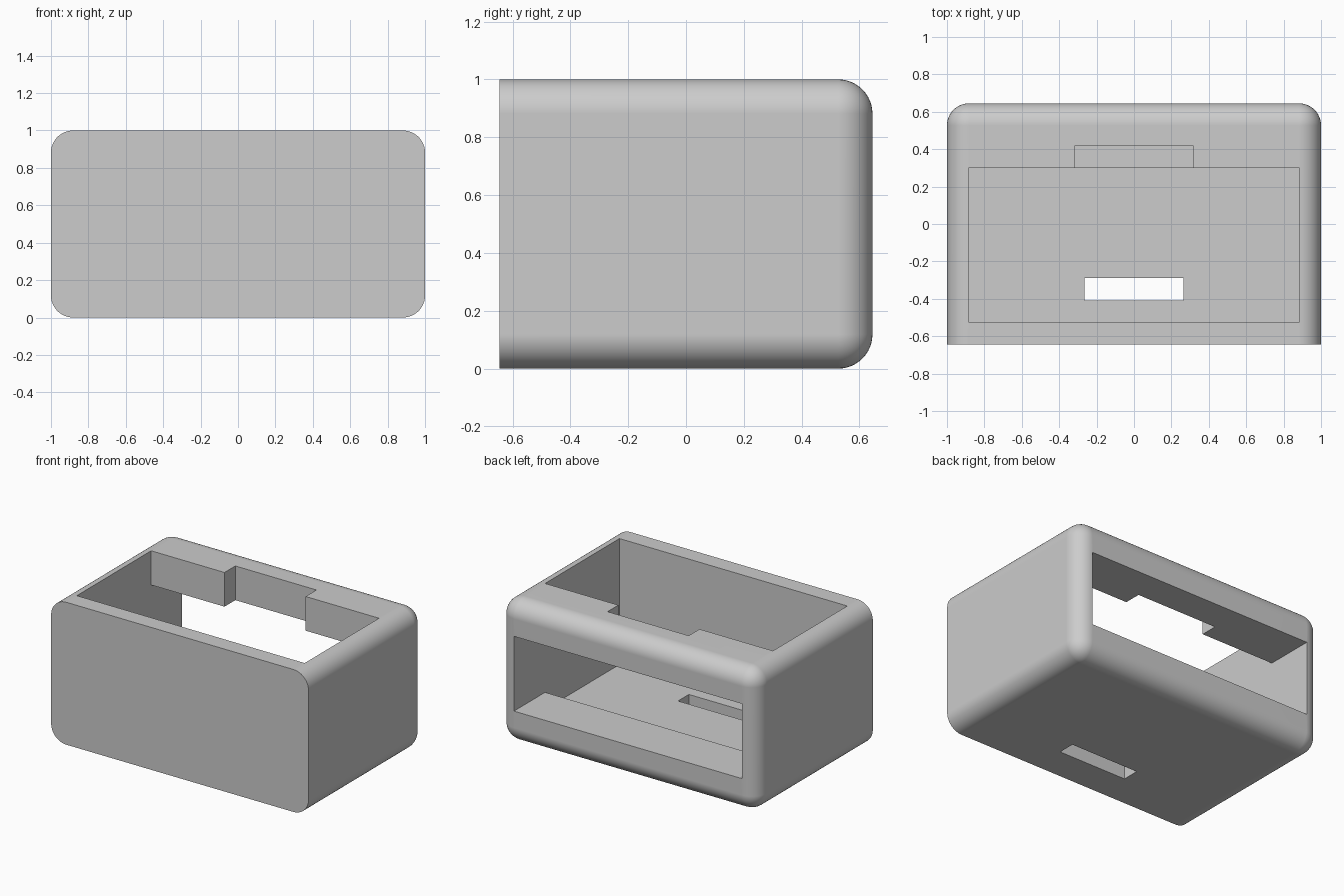
import bpy
import bmesh

HALF_X, HALF_Y, HEIGHT = 1.0, 0.645, 1.0
RADIUS = 0.118
INNER = 0.885        # half width of the cavity
FLOOR = 0.115

old = bpy.data.objects.get("Cube")
if old:
    bpy.data.objects.remove(old, do_unlink=True)

grey = bpy.data.materials.new("light_grey")
grey.use_nodes = True
colour = (0.604, 0.604, 0.604, 1)
grey.diffuse_color = colour
grey.node_tree.nodes["Principled BSDF"].inputs["Base Color"].default_value = colour


def box(name, x, y, z, round_edges=False):
    """Box from (min, max) ranges, optionally rounded except round the front."""
    bm = bmesh.new()
    bmesh.ops.create_cube(bm, size=1)
    for v in bm.verts:
        v.co = [r[0] if c < 0 else r[1] for c, r in zip(v.co, (x, y, z))]
    if round_edges:
        edges = [e for e in bm.edges if any(v.co.y > 0 for v in e.verts)]
        bmesh.ops.bevel(bm, geom=edges, offset=RADIUS, offset_type='OFFSET',
                        segments=12, profile=0.5, affect='EDGES')
    mesh = bpy.data.meshes.new(name)
    bm.to_mesh(mesh)
    bm.free()
    mesh.materials.append(grey)
    obj = bpy.data.objects.new(name, mesh)
    bpy.context.collection.objects.link(obj)
    return obj


# Rounded outer shell
housing = box("housing", (-HALF_X, HALF_X), (-HALF_Y, HALF_Y), (0, HEIGHT), True)

# Openings: main cavity, notch in the top rim, back window, slot in the floor
cutters = [
    box("cavity_cutter", (-INNER, INNER), (-0.525, 0.30), (FLOOR, 1.2)),
    box("notch_cutter", (-0.315, 0.315), (0.1, 0.42), (0.6, 1.2)),
    box("window_cutter", (-INNER, INNER), (0.2, 0.9), (0.235, 0.76)),
    box("slot_cutter", (-0.265, 0.265), (-0.41, -0.29), (-0.2, 0.3)),
]
bpy.context.view_layer.objects.active = housing
for cutter in cutters:
    cutter.hide_render = True
    cut = housing.modifiers.new(cutter.name, 'BOOLEAN')
    cut.operation = 'DIFFERENCE'
    cut.solver = 'EXACT'
    cut.object = cutter
    bpy.ops.object.modifier_apply(modifier=cut.name)
    bpy.data.objects.remove(cutter, do_unlink=True)

# Smooth rounded edges, crisp openings and flat panels
bpy.ops.object.select_all(action='DESELECT')
housing.select_set(True)
bpy.ops.object.shade_smooth_by_angle(angle=0.5)
normals = housing.modifiers.new("flat_panels", 'WEIGHTED_NORMAL')
normals.keep_sharp = True
